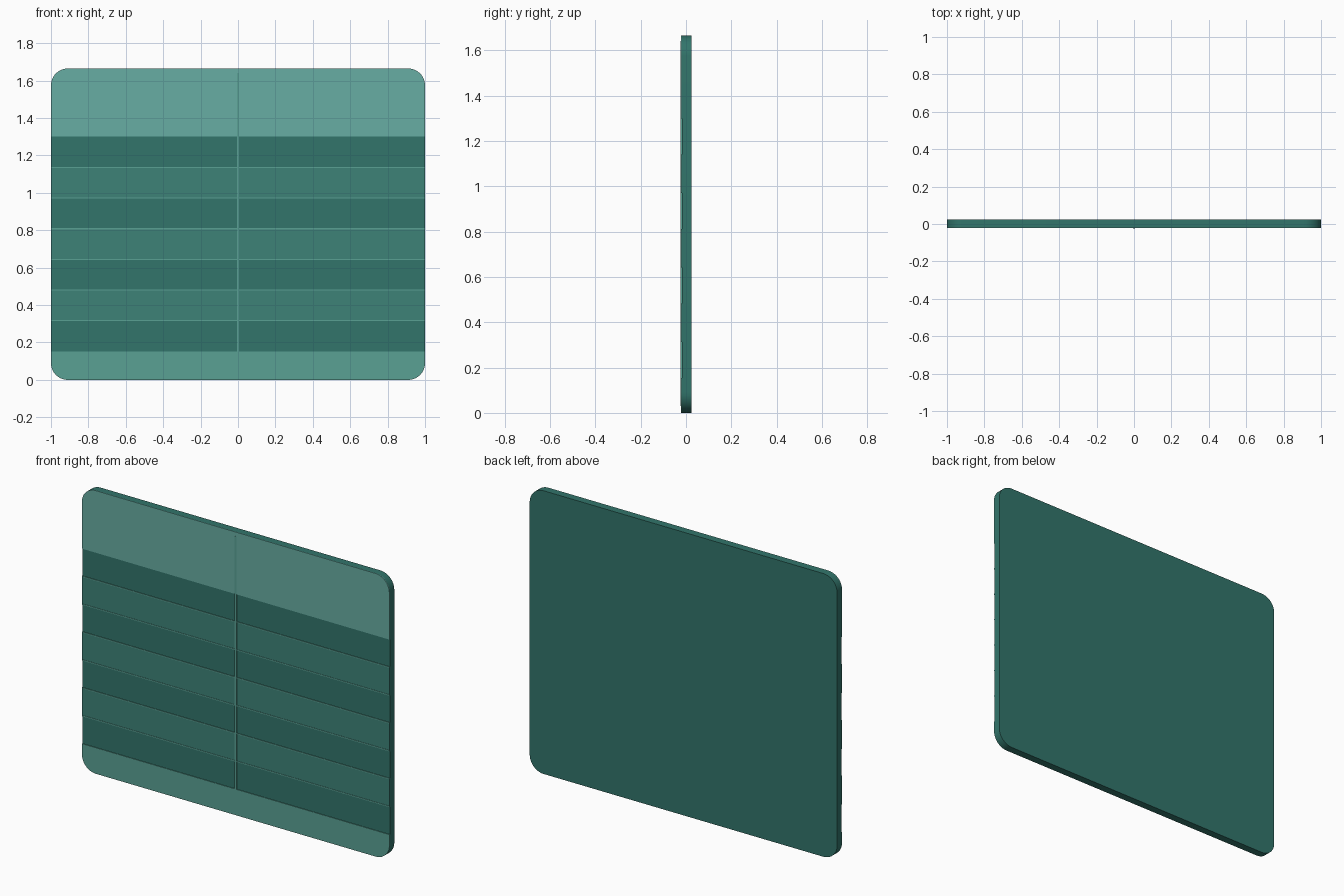
import bpy, bmesh, math

if "Cube" in bpy.data.objects:
    bpy.data.objects.remove(bpy.data.objects["Cube"])

W, H, R = 1.0, 1.665, 0.09      # half width, height, corner radius
BACK, FRONT = 0.024, -0.018     # board faces
ROW_BOTTOM, ROW_TOP, ROWS = 0.153, 1.30, 7


def material(name, rgb):
    m = bpy.data.materials.new(name)
    m.diffuse_color = (*rgb, 1)
    m.use_nodes = True
    m.node_tree.nodes["Principled BSDF"].inputs["Base Color"].default_value = m.diffuse_color
    return m


deep = material("deep_teal", (0.032, 0.178, 0.147))
mid = material("mid_teal", (0.047, 0.223, 0.184))
pale = material("pale_teal", (0.136, 0.418, 0.366))
soft = material("soft_teal", (0.102, 0.356, 0.296))


def slab(name, outline, y0, y1, mat):
    """Extrude an (x, z) outline from y0 to y1."""
    bm = bmesh.new()
    face = bm.faces.new([bm.verts.new((x, y0, z)) for x, z in outline])
    new = bmesh.ops.extrude_face_region(bm, geom=[face])["geom"]
    verts = [v for v in new if isinstance(v, bmesh.types.BMVert)]
    bmesh.ops.translate(bm, verts=verts, vec=(0, y1 - y0, 0))
    bmesh.ops.recalc_face_normals(bm, faces=bm.faces)
    me = bpy.data.meshes.new(name)
    bm.to_mesh(me)
    bm.free()
    ob = bpy.data.objects.new(name, me)
    bpy.context.collection.objects.link(ob)
    me.materials.append(mat)
    bpy.context.view_layer.objects.active = ob
    ob.select_set(True)
    bpy.ops.object.shade_smooth_by_angle(angle=math.radians(30))
    ob.select_set(False)
    return ob


def arc(cx, cz, start, n=10):
    return [(cx + R * math.cos(math.radians(start + 90 * i / n)),
             cz + R * math.sin(math.radians(start + 90 * i / n)))
            for i in range(n + 1)]


def rect(x0, x1, z0, z1):
    return [(x0, z0), (x1, z0), (x1, z1), (x0, z1)]


top_arcs = arc(W - R, H - R, 0) + arc(R - W, H - R, 90)
low_arcs = arc(R - W, R, 180) + arc(W - R, R, 270)

# Rounded backing board
slab("board", top_arcs + low_arcs, BACK, FRONT, deep)

# Raised header and footer bands following the board corners
slab("header_band", top_arcs + [(-W, ROW_TOP), (W, ROW_TOP)], FRONT, -0.0225, pale)
slab("footer_band", low_arcs + [(W, ROW_BOTTOM), (-W, ROW_BOTTOM)], FRONT, -0.0215, soft)

# Alternating lighter rows and the thin rules between rows
step = (ROW_TOP - ROW_BOTTOM) / ROWS
for i in range(1, ROWS):
    z = ROW_BOTTOM + i * step
    if i % 2:
        slab("light_row", rect(-W, W, z, z + step), FRONT, -0.0195, mid)
    slab("row_rule", rect(-W, W, z - 0.003, z + 0.003), FRONT, -0.0215, soft)

# Vertical divider between the two columns
slab("column_divider", rect(-0.006, 0.006, 0.03, 1.64), FRONT, -0.024, soft)
